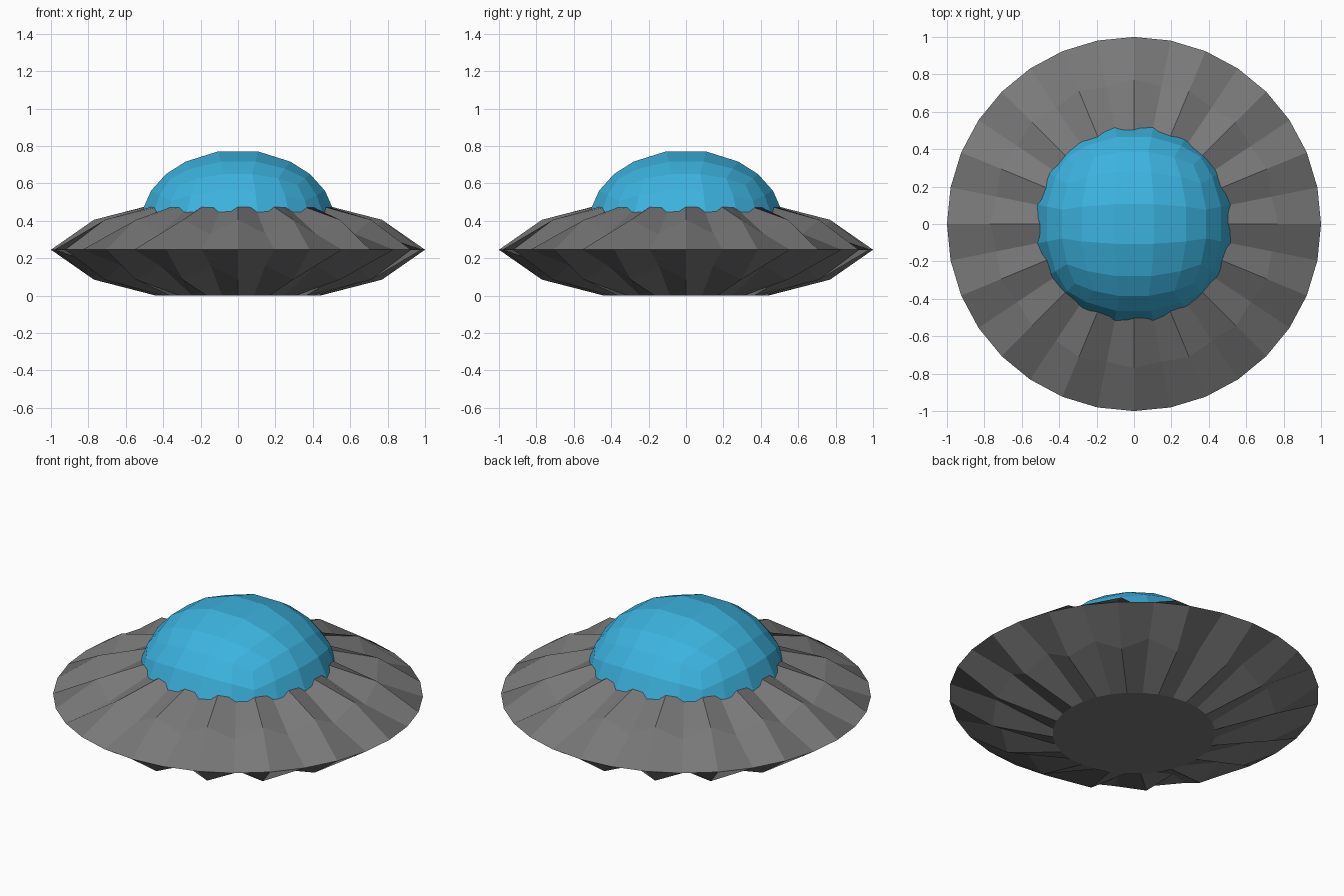
import bpy, bmesh
from math import cos, sin, tau
from mathutils import Vector

cube = bpy.data.objects.get("Cube")
if cube:
    bpy.data.objects.remove(cube, do_unlink=True)


def material(name, color):
    mat = bpy.data.materials.new(name)
    mat.use_nodes = True
    mat.diffuse_color = color
    bsdf = next(n for n in mat.node_tree.nodes if n.type == 'BSDF_PRINCIPLED')
    bsdf.inputs["Base Color"].default_value = color
    bsdf.inputs["Roughness"].default_value = 0.6
    return mat


def finish(bm, name, mat):
    bmesh.ops.recalc_face_normals(bm, faces=bm.faces)
    mesh = bpy.data.meshes.new(name)
    bm.to_mesh(mesh)
    bm.free()
    mesh.materials.append(mat)
    obj = bpy.data.objects.new(name, mesh)
    bpy.context.collection.objects.link(obj)
    return obj


grey = material("hull grey", (0.19, 0.19, 0.19, 1))
blue = material("dome blue", (0.045, 0.45, 0.74, 1))

# Pleated saucer hull: ridges and valleys alternate on the middle rings
SIDES = 32
RIM_Z = 0.25
RIDGE = [(0.44, -0.245), (0.77, -0.16), (1, 0), (0.77, 0.16), (0.44, 0.245)]
VALLEY = [(0.44, -0.245), (0.75, -0.085), (1, 0), (0.75, 0.085), (0.44, 0.245)]

bm = bmesh.new()
columns = []
for i in range(SIDES):
    a = tau * i / SIDES
    profile = VALLEY if i % 2 else RIDGE
    columns.append([bm.verts.new((r * cos(a), r * sin(a), RIM_Z + z))
                    for r, z in profile])
for i, col in enumerate(columns):
    nxt = columns[(i + 1) % SIDES]
    for j in range(len(col) - 1):
        bm.faces.new((col[j], nxt[j], nxt[j + 1], col[j + 1]))
bm.faces.new([c[0] for c in columns])
bm.faces.new([c[-1] for c in columns])
hull = finish(bm, "saucer_hull", grey)
hull.location.z = -0.005

# Faceted dome: subdivided cube pushed out to a squashed sphere
bm = bmesh.new()
bmesh.ops.create_cube(bm, size=2)
bmesh.ops.subdivide_edges(bm, edges=bm.edges[:], cuts=4, use_grid_fill=True)
for v in bm.verts:
    n = v.co.normalized()
    v.co = Vector((n.x * 0.55, n.y * 0.55, 0.326 + n.z * 0.462))
# Remove the half buried in the hull
bmesh.ops.bisect_plane(bm, geom=bm.verts[:] + bm.edges[:] + bm.faces[:],
                       plane_co=(0, 0, 0.33), plane_no=(0, 0, 1),
                       clear_inner=True)
finish(bm, "dome", blue)
